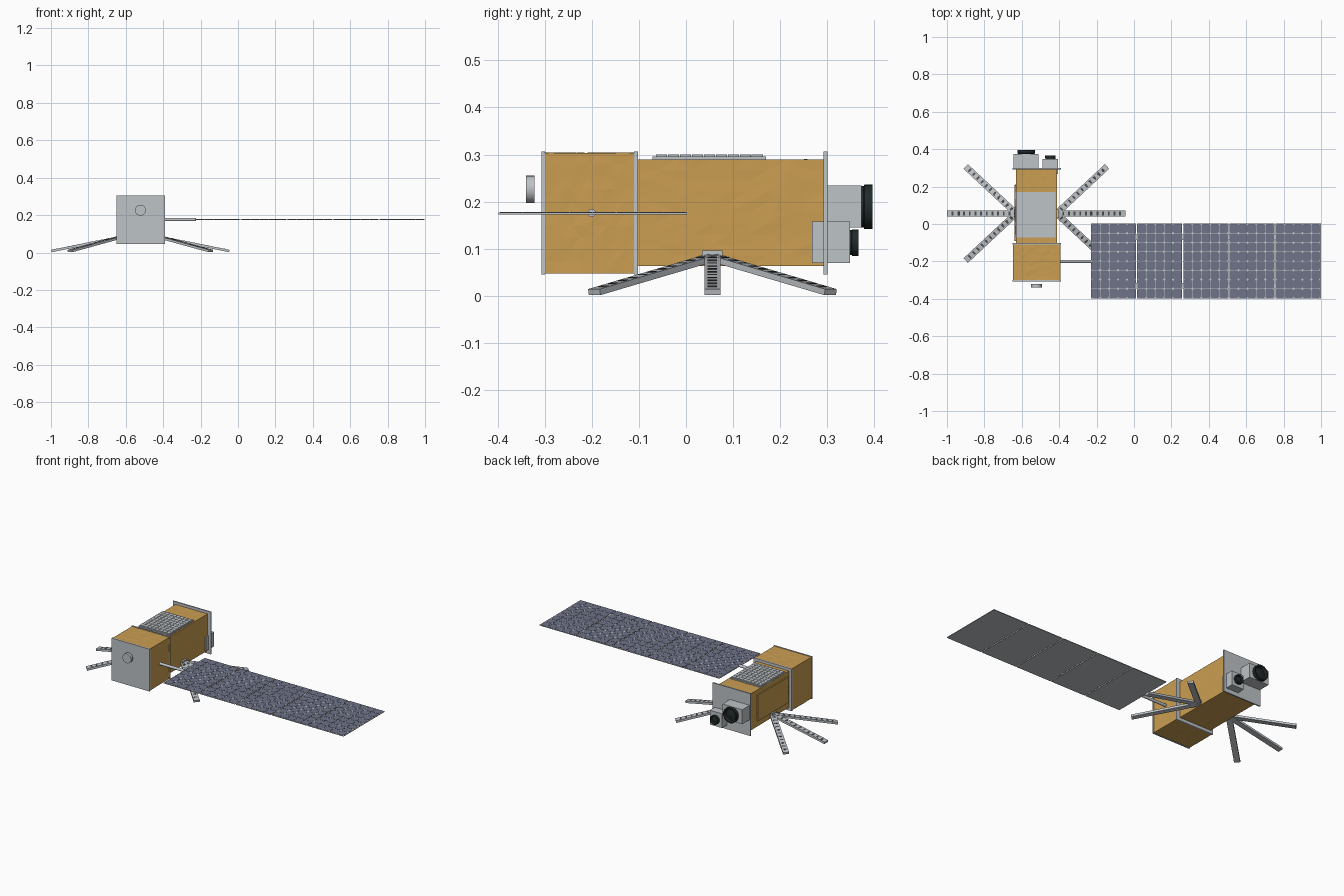
import bpy, bmesh, math, random
from mathutils import Vector, Matrix

if "Cube" in bpy.data.objects:
    bpy.data.objects.remove(bpy.data.objects["Cube"])

random.seed(4)


def material(name, r, g, b):
    m = bpy.data.materials.new(name)
    lin = [((c / 255 + 0.055) / 1.055) ** 2.4 for c in (r, g, b)]
    m.diffuse_color = (*lin, 1)
    m.use_nodes = True
    m.node_tree.nodes["Principled BSDF"].inputs["Base Color"].default_value = m.diffuse_color
    return m


GOLD = material("gold foil", 203, 158, 82)
GREY = material("light grey metal", 190, 195, 199)
CELL = material("blue grey solar cell", 110, 115, 136)
DARK = material("black lens", 33, 42, 42)
SLOT = material("dark slot", 75, 78, 82)


def finish(bm, name, mats):
    bmesh.ops.recalc_face_normals(bm, faces=bm.faces)
    me = bpy.data.meshes.new(name)
    bm.to_mesh(me)
    bm.free()
    for m in mats:
        me.materials.append(m)
    ob = bpy.data.objects.new(name, me)
    bpy.context.collection.objects.link(ob)
    return ob


def add_box(bm, lo, hi, matrix=None, index=0):
    lo, hi = Vector(lo), Vector(hi)
    mat = Matrix.Translation((lo + hi) / 2) @ Matrix.Diagonal((*(hi - lo), 1))
    made = bmesh.ops.create_cube(bm, size=1, matrix=(matrix or Matrix()) @ mat)
    for f in {f for v in made["verts"] for f in v.link_faces}:
        f.material_index = index


def box(name, lo, hi, mat):
    bm = bmesh.new()
    add_box(bm, lo, hi)
    return finish(bm, name, [mat])


def foil_box(name, lo, hi):
    """Box wrapped in slightly crinkled foil."""
    bm = bmesh.new()
    add_box(bm, lo, hi)
    bmesh.ops.subdivide_edges(bm, edges=bm.edges[:], cuts=9, use_grid_fill=True)
    bm.normal_update()
    for v in bm.verts:
        v.co -= v.normal * random.uniform(0, 0.0012)
    bmesh.ops.triangulate(bm, faces=bm.faces[:])
    return finish(bm, name, [GOLD])


def lathe(name, profile, origin, axis, mat, steps=32):
    """Turn (radius, distance) points around an axis through origin."""
    bm = bmesh.new()
    verts = [bm.verts.new((r, 0, d)) for r, d in profile]
    edges = [bm.edges.new(p) for p in zip(verts, verts[1:])]
    bmesh.ops.spin(bm, geom=verts + edges, cent=(0, 0, 0), axis=(0, 0, 1),
                   angle=math.tau, steps=steps)
    bmesh.ops.remove_doubles(bm, verts=bm.verts[:], dist=1e-5)
    rot = Vector((0, 0, 1)).rotation_difference(Vector(axis)).to_matrix().to_4x4()
    bm.transform(Matrix.Translation(origin) @ rot)
    ob = finish(bm, name, [mat])
    bpy.context.view_layer.objects.active = ob
    ob.select_set(True)
    bpy.ops.object.shade_smooth_by_angle()
    ob.select_set(False)
    return ob


def rod(name, radius, length, origin, axis, mat):
    return lathe(name, [(0, 0), (radius, 0), (radius, length), (0, length)],
                 origin, axis, mat)


# Foil-wrapped body
foil_box("service_block", (-0.648, -0.30, 0.047), (-0.392, -0.11, 0.304))
foil_box("main_body", (-0.632, -0.104, 0.063), (-0.412, 0.294, 0.29))
foil_box("side_blanket", (-0.640, -0.09, 0.10), (-0.630, 0.21, 0.26))

# Bulkhead plates
for name, y in (("front_plate", -0.307), ("middle_plate", -0.110), ("rear_plate", 0.292)):
    box(name, (-0.65, y, 0.045), (-0.39, y + 0.008, 0.306), GREY)

# Tiled roof panel
bm = bmesh.new()
add_box(bm, (-0.631, -0.071, 0.288), (-0.421, 0.17, 0.296))
nx, ny = 8, 9
for i in range(nx):
    for j in range(ny):
        x, y = -0.628 + i * 0.204 / nx, -0.065 + j * 0.229 / ny
        add_box(bm, (x + 0.001, y + 0.001, 0.295),
                (x + 0.204 / nx - 0.001, y + 0.229 / ny - 0.001, 0.300))
finish(bm, "roof_panel", [GREY])

# Front disc antenna
rod("front_disc", 0.029, 0.018, (-0.522, -0.322, 0.226), (0, -1, 0), GREY)

# Instruments on the rear plate
box("large_camera_body", (-0.645, 0.298, 0.145), (-0.51, 0.373, 0.234), GREY)
box("small_camera_body", (-0.49, 0.267, 0.07), (-0.406, 0.348, 0.158), GREY)


def lens(name, r, depth, origin):
    lathe(name, [(0, 0), (r * 0.94, 0), (r * 0.94, depth * 0.25), (r, depth * 0.3),
                 (r, depth), (r * 0.84, depth), (r * 0.72, depth * 0.45),
                 (r * 0.6, depth * 0.45), (r * 0.35, depth * 0.62),
                 (0, depth * 0.7)], origin, (0, 1, 0), DARK)


lens("large_lens", 0.047, 0.025, (-0.577, 0.371, 0.189))
lens("small_lens", 0.028, 0.019, (-0.447, 0.347, 0.113))

# Solar wing: boom, hinged panels and clipped-corner cells
rod("wing_boom", 0.0085, 0.17, (-0.395, -0.20, 0.176), (1, 0, 0), GREY)
panels, cells = bmesh.new(), bmesh.new()
pitch, cols, rows = 0.2465, 5, 8
for p in range(5):
    x0 = -0.2325 + p * pitch
    x1 = x0 + pitch
    add_box(panels, (x0 + 0.003, -0.398, 0.173), (x1 - (0.003 if p < 4 else 0), 0.002, 0.177))
    if p < 4:  # hinges between panels
        for y in (-0.33, -0.07):
            add_box(panels, (x1 - 0.006, y - 0.015, 0.174), (x1 + 0.006, y + 0.015, 0.1765))
    w, h = (pitch - 0.008) / cols, 0.396 / rows
    for i in range(cols):
        for j in range(rows):
            cx, cy = x0 + 0.004 + (i + 0.5) * w, -0.396 + (j + 0.5) * h
            a, b, c = w / 2 - 0.0008, h / 2 - 0.0008, 0.006
            if j in (3, 5):  # slightly wider seams across the wing
                b -= 0.001
            ring = [(a, c - b), (a, b - c), (a - c, b), (c - a, b),
                    (-a, b - c), (-a, c - b), (c - a, -b), (a - c, -b)]
            face = cells.faces.new([cells.verts.new((cx + u, cy + v, 0.1772)) for u, v in ring])
            out = bmesh.ops.extrude_face_region(cells, geom=[face])
            for v in out["geom"]:
                if isinstance(v, bmesh.types.BMVert):
                    v.co.z += 0.001
finish(panels, "wing_panels", [GREY])
finish(cells, "solar_cells", [CELL])

# Six drooping slotted antennas, three on each side
LENGTH, TH, WIDTH = 0.375, 0.013, 0.034
for side, sx in (("left", -1), ("right", 1)):
    root = Vector((-0.522 + sx * 0.108, 0.056, 0.082))
    box(side + "_antenna_mount", root - Vector((0.012, 0.022, 0.014)),
        root + Vector((0.012, 0.022, 0.014)), GREY)
    for label, ang in (("front", -43), ("middle", 0), ("rear", 43)):
        a = math.radians(ang)
        flat = Vector((sx * math.cos(a), math.sin(a), 0))
        run = 0.370
        end_z = 0.0075
        d = (flat * run + Vector((0, 0, end_z - root.z))).normalized()
        across = Vector((0, 0, 1)).cross(d).normalized()
        up = d.cross(across)
        frame = Matrix((d, across, up)).transposed().to_4x4()
        frame.translation = root
        bm = bmesh.new()
        add_box(bm, (0, -WIDTH / 2, -TH / 2), (LENGTH, WIDTH / 2, TH / 2), frame)
        for k in range(11):
            x = 0.03 + k * 0.031
            add_box(bm, (x, -0.010, TH / 2 - 0.001), (x + 0.010, 0.010, TH / 2 + 0.0008),
                    frame, 1)
        finish(bm, f"{side}_{label}_antenna", [GREY, SLOT])
